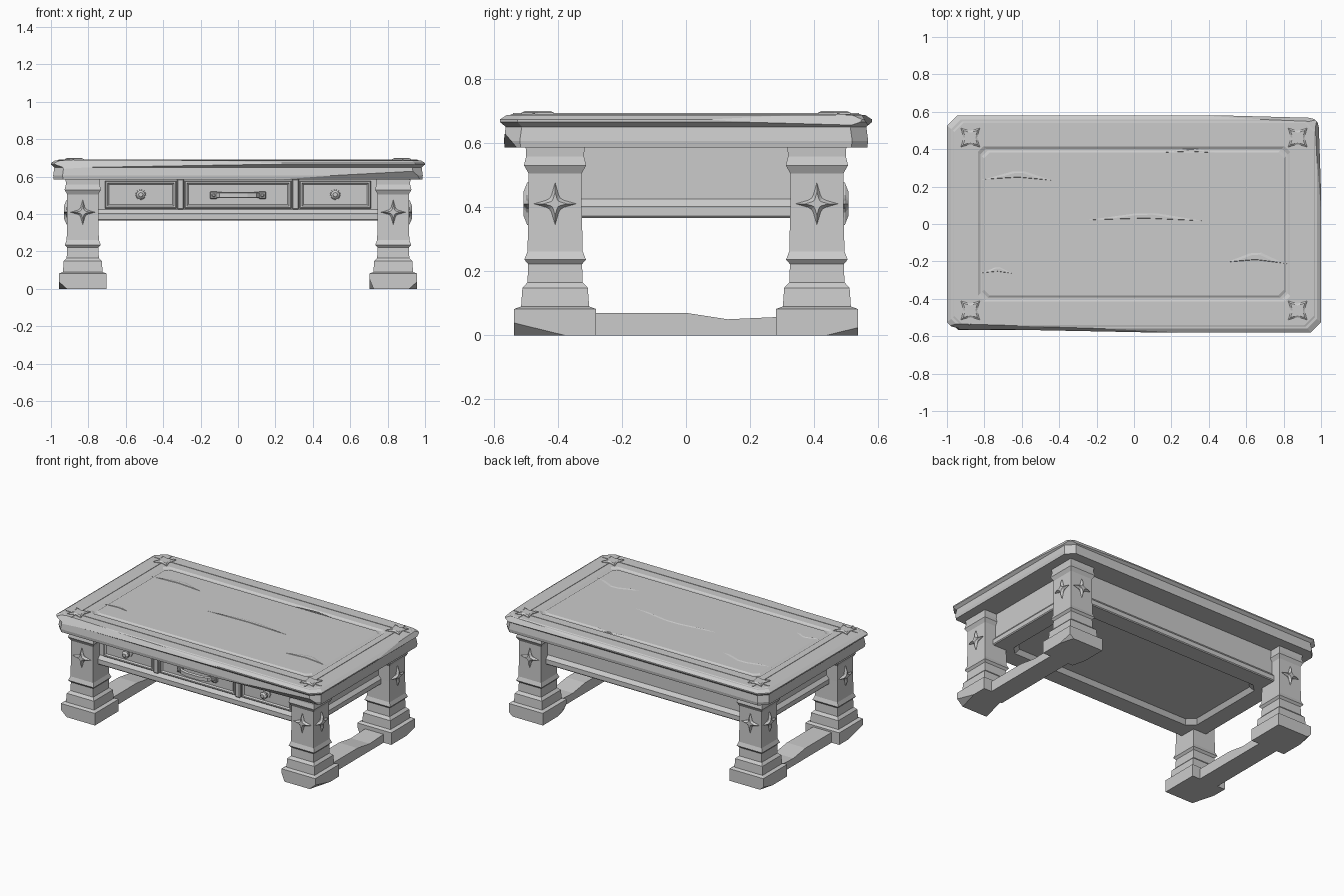
import bpy, bmesh, math
from mathutils import Matrix, Vector

if "Cube" in bpy.data.objects:
    bpy.data.objects.remove(bpy.data.objects["Cube"])

wood = bpy.data.materials.new("grey_wood")
wood.diffuse_color = (0.6, 0.6, 0.6, 1)
wood.use_nodes = True
wood.node_tree.nodes["Principled BSDF"].inputs["Base Color"].default_value = wood.diffuse_color


def finish(name, bm, matrix=None):
    """Turn a bmesh into a flat-shaded object."""
    if matrix:
        bm.transform(matrix)
    bmesh.ops.recalc_face_normals(bm, faces=bm.faces)
    me = bpy.data.meshes.new(name)
    bm.to_mesh(me)
    bm.free()
    me.materials.append(wood)
    ob = bpy.data.objects.new(name, me)
    bpy.context.collection.objects.link(ob)
    return ob


def loft(rings):
    """Skin a stack of equal-sized point rings and cap both ends."""
    bm = bmesh.new()
    loops = [[bm.verts.new(p) for p in ring] for ring in rings]
    n = len(loops[0])
    for a, b in zip(loops, loops[1:]):
        for i in range(n):
            bm.faces.new((a[i], a[(i + 1) % n], b[(i + 1) % n], b[i]))
    bm.faces.new(loops[0])
    bm.faces.new(loops[-1])
    return bm


def rect(hx, hy, z, c=0.0):
    """Rectangle ring, with clipped corners when c is set."""
    if c == 0:
        return [(hx, hy, z), (-hx, hy, z), (-hx, -hy, z), (hx, -hy, z)]
    return [(hx, hy - c, z), (hx - c, hy, z), (c - hx, hy, z), (-hx, hy - c, z),
            (-hx, c - hy, z), (c - hx, -hy, z), (hx - c, -hy, z), (hx, c - hy, z)]


def box(name, x, y, z, bevel=0.0):
    """Box from (min, max) pairs."""
    bm = loft([[(x[0], y[0], k), (x[1], y[0], k), (x[1], y[1], k), (x[0], y[1], k)] for k in z])
    if bevel:
        bmesh.ops.bevel(bm, geom=bm.edges[:], offset=bevel, segments=1, affect='EDGES')
    return finish(name, bm)


def star(name, loc, axis, radius, inner, height, cap, turn=0.0):
    """Four-pointed raised ornament facing along axis."""
    rings = []
    for s, z in ((1, -0.012), (1, 0.004), (cap, height)):
        rings.append([(s * r * math.cos(a), s * r * math.sin(a), z)
                      for i in range(16)
                      for a in [turn + i * math.pi / 8]
                      for r in [(radius, inner * 1.22, inner, inner * 1.22)[i % 4]]])
    q = Vector(axis).to_track_quat('Z', 'Y')
    finish(name, loft(rings), Matrix.Translation(loc) @ q.to_matrix().to_4x4())


def chip(bm, point, normal):
    """Slice off a worn corner."""
    bmesh.ops.bisect_plane(bm, geom=bm.verts[:] + bm.edges[:] + bm.faces[:], dist=1e-5,
                           plane_co=point, plane_no=normal, clear_outer=True)
    bmesh.ops.holes_fill(bm, edges=[e for e in bm.edges if e.is_boundary])


# Table top: moulded edge, flat border, sunken groove and centre panel
edge = [(0.03, 0.60, 0.05), (0.015, 0.585, 0.05), (0.012, 0.606, 0.05), (0.018, 0.65, 0.05),
        (0.0, 0.665, 0.055), (0.0, 0.673, 0.055), (0.022, 0.687, 0.05), (0.032, 0.687, 0.05),
        (0.038, 0.690, 0.05), (0.165, 0.690, 0.03), (0.178, 0.682, 0.03), (0.188, 0.682, 0.03),
        (0.198, 0.688, 0.03)]
top = loft([rect(1 - d, 0.58 - d, z, c) for d, z, c in edge[1:]])
for point, normal in (((1.0, 0.18, 0.668), (1, 0.05, 0.6)), ((0.5, 0.58, 0.668), (0.04, 1, 0.6)),
                      ((0.1, -0.58, 0.669), (-0.03, -1, 0.6)), ((0.3, -0.568, 0.59), (0.05, -1, -0.8))):
    chip(top, Vector(point) - Vector(normal).normalized() * 0.002, normal)
finish("table_top", top)

# Thin beads along the border
for s in (-1, 1):
    box("border_bead_side", (s * 0.88 - 0.004, s * 0.88 + 0.004), (-0.54, 0.54), (0.685, 0.6925))
    box("border_bead_long", (-0.96, 0.96), (s * 0.475 - 0.004, s * 0.475 + 0.004), (0.685, 0.6925))

# Worn gouges on the top: x, y, length, width
for x, y, w, h in ((0.06, 0.035, 0.68, 0.05), (-0.62, 0.255, 0.40, 0.06), (0.65, -0.185, 0.34, 0.07),
                   (0.30, 0.39, 0.30, 0.025), (-0.73, -0.25, 0.18, 0.04)):
    pts = ((-0.5, -0.3), (0.0, -0.1), (0.5, -0.4), (0.1, 0.5), (-0.1, 0.45))
    finish("worn_gouge", loft([[(x + a * w * k, y + b * h * k, z) for a, b in pts]
                               for k, z in ((1, 0.687), (0.6, 0.691))]))

# Legs: stacked square profile (half width, height) with ornaments on the outer faces
LX, LY = 0.83, 0.408
profile = [(0.128, 0), (0.128, 0.082), (0.106, 0.09), (0.102, 0.148), (0.086, 0.165), (0.084, 0.222),
           (0.096, 0.236), (0.086, 0.262), (0.083, 0.40), (0.083, 0.505), (0.097, 0.53),
           (0.090, 0.558), (0.092, 0.59)]
for sx in (-1, 1):
    for sy in (-1, 1):
        leg = loft([rect(w, w, z) for w, z in profile])
        if sx > 0:
            chip(leg, (-0.105, -0.128, 0.0), (-1, -0.25 * sy, -0.42))
        chip(leg, (0.128 * sx, 0.03, 0.0), (0.8 * sx, 0.22 * sy, -0.9))
        finish("leg", leg, Matrix.Translation((sx * LX, sy * LY, 0)))
        star("leg_star", (sx * LX, sy * (LY + 0.083), 0.41), (0, sy, 0), 0.066, 0.024, 0.016, 0.55)
        star("leg_star", (sx * (LX + 0.083), sy * LY, 0.41), (sx, 0, 0), 0.066, 0.024, 0.016, 0.55)
        star("top_star", (sx * 0.875, sy * 0.462, 0.690), (0, 0, 1), 0.072, 0.036, 0.010, 0.75, math.pi / 4)
    # Floor stretcher joining the legs on this end
    bm = loft([[(sx * LX - 0.07, y, 0), (sx * LX + 0.07, y, 0),
                (sx * LX + 0.07, y, z), (sx * LX - 0.07, y, z)]
               for y, z in ((-0.35, 0.07), (0.0, 0.07), (0.13, 0.05), (0.35, 0.06))])
    finish("stretcher", bm)

# Apron box with a moulded lip and a recessed underside
body = [(0.14, 0.395, 0.05), (0.12, 0.366, 0.05), (0.005, 0.366, 0.01), (0.0, 0.372, 0.01),
        (0.0, 0.402, 0.01), (0.02, 0.425, 0.01), (0.02, 0.59, 0.01)]
finish("apron", loft([rect(0.85 - d, 0.44 - d, z, c) for d, z, c in body]))

# Drawer fronts: raised frame around a sunken field
FY = -0.42


def drawer(name, x0, x1):
    cx, hx, cz, hz = (x0 + x1) / 2, (x1 - x0) / 2, 0.504, 0.073
    rings = [rect(hx - d, hz - d, h) for d, h in ((0, -0.01), (0, 0.014), (0.004, 0.018), (0.012, 0.018), (0.02, 0.010))]
    finish(name, loft(rings), Matrix.Translation((cx, FY, cz)) @ Matrix.Rotation(math.pi / 2, 4, 'X'))


drawer("left_drawer", -0.71, -0.33)
drawer("middle_drawer", -0.285, 0.285)
drawer("right_drawer", 0.33, 0.71)

for s in (-1, 1):
    # Divider posts between the drawers
    box("divider", (s * 0.308 - 0.018, s * 0.308 + 0.018), (FY - 0.026, FY + 0.01), (0.425, 0.588), 0.005)
    # Faceted knobs
    rings = [[(r * math.cos(i * math.pi / 4), r * math.sin(i * math.pi / 4), h) for i in range(8)]
             for r, h in ((0.03, 0.0), (0.028, 0.016), (0.014, 0.020), (0.014, 0.032),
                          (0.025, 0.040), (0.025, 0.052), (0.012, 0.062))]
    finish("knob", loft(rings), Matrix.Translation((s * 0.52, FY, 0.504)) @ Matrix.Rotation(math.pi / 2, 4, 'X'))
    # Handle mounts with a small rivet
    box("handle_mount", (s * 0.13 - 0.02, s * 0.13 + 0.02), (FY - 0.03, FY), (0.48, 0.522), 0.006)
    rings = [[(r * math.cos(i * math.pi / 3), r * math.sin(i * math.pi / 3), h) for i in range(6)]
             for r, h in ((0.011, 0.025), (0.011, 0.036), (0.006, 0.040))]
    finish("handle_rivet", loft(rings), Matrix.Translation((s * 0.13, FY, 0.501)) @ Matrix.Rotation(math.pi / 2, 4, 'X'))

# Bowed pull bar
bar = [(-0.125, 0.012), (-0.10, 0.045), (-0.05, 0.06), (0.05, 0.06), (0.10, 0.045), (0.125, 0.012)]
finish("handle_bar", loft([[(x, FY - d - a, 0.501 + b) for a, b in ((0.008, 0.012), (0.008, -0.012),
                                                                    (-0.008, -0.016), (-0.008, 0.016))]
                           for x, d in bar]))
